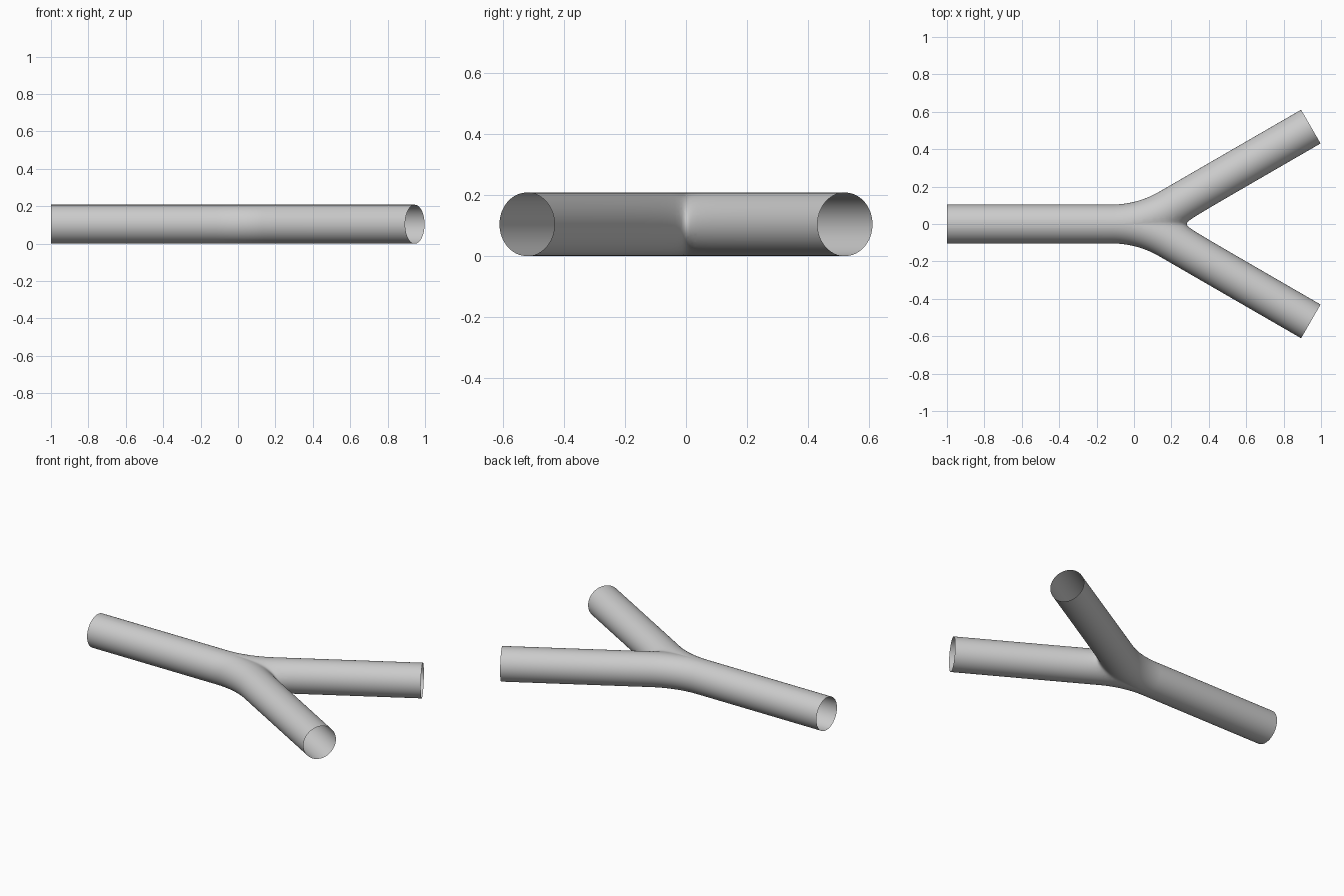
import bpy, bmesh, math
from mathutils import Vector

if "Cube" in bpy.data.objects:
    bpy.data.objects.remove(bpy.data.objects["Cube"])

RADIUS = 0.104
SIDES = 64
ANGLE = math.radians(30)
FORK_X = 0.043       # where the branch axis meets the trunk axis
TANGENT = 0.16       # tangent length of the bend
FILLET = 0.018       # softness of the valley between the branches
BRANCH = 1.042       # branch length from the fork

grey = bpy.data.materials.new("light grey")
grey.use_nodes = True
colour = (0.6, 0.6, 0.6, 1)
grey.diffuse_color = colour
grey.node_tree.nodes["Principled BSDF"].inputs["Base Color"].default_value = colour


def centre_line():
    """Straight trunk, circular bend, straight branch: (point, heading) pairs."""
    start = FORK_X - TANGENT
    bend = TANGENT / math.tan(ANGLE / 2)
    path = [(Vector((-1 + (start + 1) * i / 12, 0, RADIUS)), 0) for i in range(12)]
    for i in range(25):
        a = ANGLE * i / 24
        path.append((Vector((start + bend * math.sin(a), bend * (1 - math.cos(a)), RADIUS)), a))
    heading = Vector((math.cos(ANGLE), math.sin(ANGLE), 0))
    for i in range(1, 41):
        d = TANGENT + (BRANCH - TANGENT) * i / 40
        path.append((Vector((FORK_X, 0, RADIUS)) + heading * d, ANGLE))
    return path


def softness(x):
    t = min(max(x / 0.2, 0), 1)
    return FILLET * t * t * (3 - 2 * t)


# Open tube swept along one side of the fork
bm = bmesh.new()
rings = []
for point, a in centre_line():
    side = Vector((-math.sin(a), math.cos(a), 0))
    ring = []
    for k in range(SIDES):
        t = math.tau * k / SIDES
        offset = side * math.cos(t) + Vector((0, 0, math.sin(t)))
        ring.append(bm.verts.new(point + offset * RADIUS))
    rings.append(ring)
for r, s in zip(rings, rings[1:]):
    for k in range(SIDES):
        n = (k + 1) % SIDES
        bm.faces.new((r[k], r[n], s[n], s[k]))

# Trim at the symmetry plane, with extra cuts where the valley is rounded
for v in bm.verts:
    v.co.y -= softness(v.co.x)
for y in (0, 0.001, 0.004, 0.01, 0.02):
    bmesh.ops.bisect_plane(bm, geom=bm.verts[:] + bm.edges[:] + bm.faces[:], dist=1e-5,
                           plane_co=(0, y, 0), plane_no=(0, 1, 0), clear_inner=(y == 0))
for v in bm.verts:
    y = max(v.co.y, 0)
    v.co.y = math.sqrt(y * (y + 2 * softness(v.co.x)))
    if v.co.y < 1e-4:
        v.co.y = 0

bmesh.ops.recalc_face_normals(bm, faces=bm.faces[:])
probe = min(bm.faces, key=lambda f: f.calc_center_median().z)
if probe.normal.z > 0:
    bmesh.ops.reverse_faces(bm, faces=bm.faces[:])
for f in bm.faces:
    f.smooth = True

mesh = bpy.data.meshes.new("forked_pipe")
bm.to_mesh(mesh)
bm.free()
mesh.materials.append(grey)
pipe = bpy.data.objects.new("forked_pipe", mesh)
bpy.context.collection.objects.link(pipe)

# Other branch by symmetry
mirror = pipe.modifiers.new("other_side", "MIRROR")
mirror.use_axis = (False, True, False)
mirror.use_clip = True
mirror.merge_threshold = 0.0005
